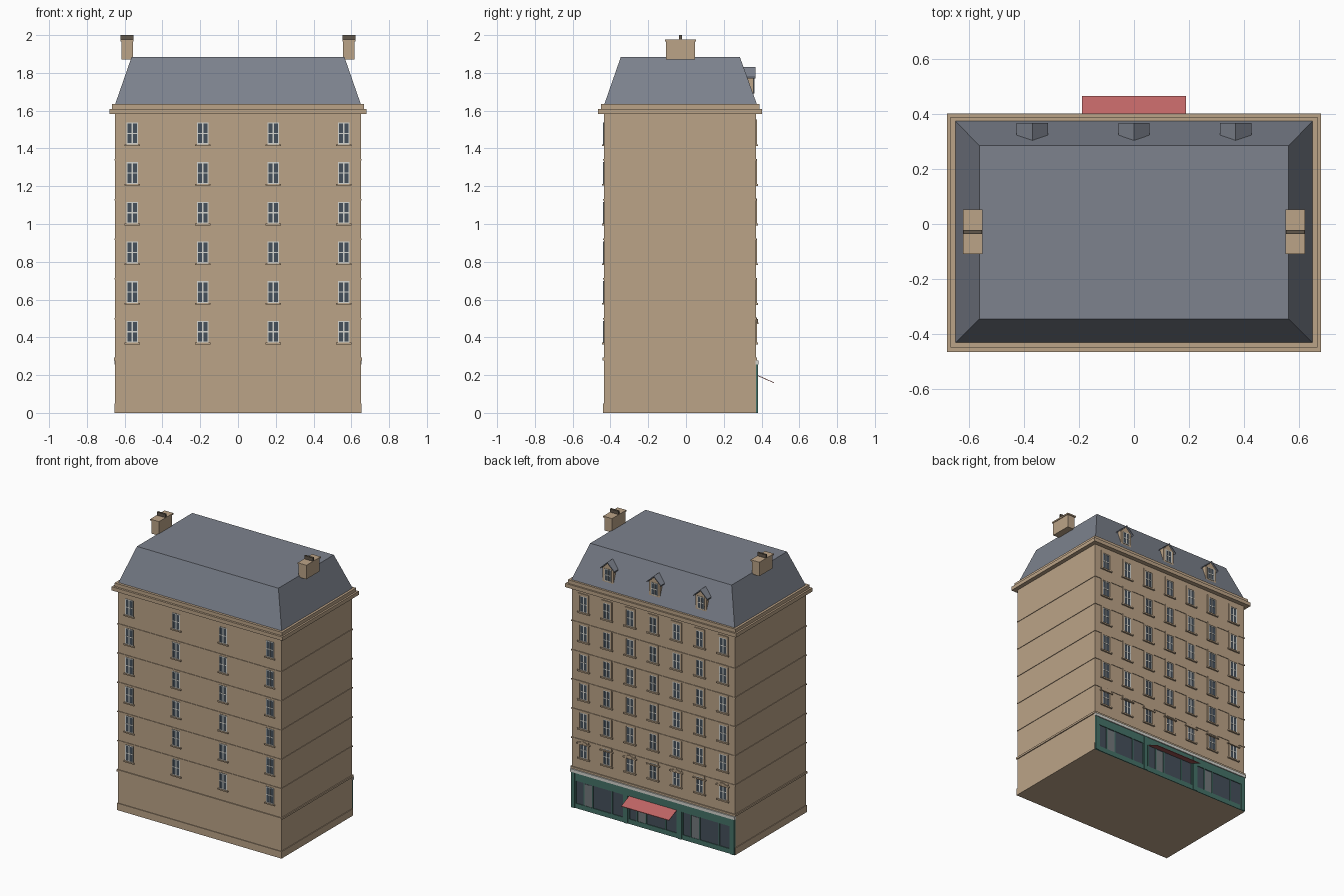
import bpy, bmesh

if "Cube" in bpy.data.objects:
    bpy.data.objects.remove(bpy.data.objects["Cube"])

def colour(name, r, g, b):
    m = bpy.data.materials.new(name)
    m.diffuse_color = (r, g, b, 1)
    m.use_nodes = True
    m.node_tree.nodes["Principled BSDF"].inputs["Base Color"].default_value = m.diffuse_color
    return m

STONE = colour("stone", 0.50, 0.37, 0.245)
SLATE = colour("slate", 0.205, 0.225, 0.27)
WHITE = colour("white_paint", 0.66, 0.66, 0.62)
GLASS = colour("window_glass", 0.06, 0.08, 0.105)
GREEN = colour("green_paint", 0.06, 0.17, 0.14)
RED = colour("red_canvas", 0.52, 0.13, 0.13)
DARK = colour("dark_clay", 0.12, 0.095, 0.07)
DOOR = colour("pale_door_glass", 0.17, 0.19, 0.20)

X, Y0, Y1 = 0.65, -0.435, 0.37          # wall planes
ROWS = [0.372 + 0.21 * i for i in range(6)]   # window bottoms

def box(bm, x0, x1, y0, y1, z0, z1, dx=0.0, dy=(0.0, 0.0)):
    """Box; dx and dy pull the top edges inwards to make a frustum."""
    lo = [(x0, y0), (x1, y0), (x1, y1), (x0, y1)]
    hi = [(x0 + dx, y0 + dy[0]), (x1 - dx, y0 + dy[0]),
          (x1 - dx, y1 - dy[1]), (x0 + dx, y1 - dy[1])]
    b = [bm.verts.new((x, y, z0)) for x, y in lo]
    t = [bm.verts.new((x, y, z1)) for x, y in hi]
    bm.faces.new(b[::-1])
    bm.faces.new(t)
    for i in range(4):
        j = (i + 1) % 4
        bm.faces.new((b[i], b[j], t[j], t[i]))

def prism(bm, pts_a, pts_b):
    """Solid between two matching outlines."""
    a = [bm.verts.new(p) for p in pts_a]
    b = [bm.verts.new(p) for p in pts_b]
    bm.faces.new(a[::-1])
    bm.faces.new(b)
    for i in range(len(a)):
        j = (i + 1) % len(a)
        bm.faces.new((a[i], a[j], b[j], b[i]))

parts = {}
def part(name, mat):
    if name not in parts:
        parts[name] = (bmesh.new(), mat)
    return parts[name][0]

def wall_box(bm, x0, x1, z0, z1, wall, side, proud, back=0.002):
    """Box standing proud of a front (-1) or back (+1) plane."""
    ya, yb = sorted((wall - side * back, wall + side * proud))
    box(bm, x0, x1, ya, yb, z0, z1)

def window(tag, x, z, w, h, wall, side):
    """Glass with a painted frame, a mullion and a transom."""
    wall_box(part(tag + "_glass", GLASS), x - w, x + w, z, z + h, wall, side, 0.0015)
    f = part(tag + "_frames", WHITE)
    t = 0.0055
    for x0, x1, z0, z1 in ((x - w, x - w + t, z, z + h), (x + w - t, x + w, z, z + h),
                           (x - w, x + w, z, z + t), (x - w, x + w, z + h - t, z + h),
                           (x - 0.0035, x + 0.0035, z, z + h),
                           (x - w, x + w, z + h * 0.5 - 0.003, z + h * 0.5 + 0.003)):
        wall_box(f, x0, x1, z0, z1, wall, side, 0.0035)

# walls, plinth and string courses
box(part("walls", STONE), -X, X, Y0, Y1, 0, 1.60)
p = 0.005
box(part("plinth", STONE), -X - p, X + p, Y0 - p, Y1, 0, 0.05)
for z in [0.495 + 0.21 * i for i in range(5)]:
    box(part("string_courses", STONE), -X - 0.004, X + 0.004, Y0 - 0.004, Y1 + 0.004, z, z + 0.008)
box(part("string_courses", STONE), -X - 0.007, X + 0.007, Y0 - 0.007, Y1 + 0.007, 0.278, 0.292)

# cornice and mansard roof
box(part("cornice", STONE), -0.68, 0.68, -0.465, 0.402, 1.583, 1.61)
box(part("cornice", STONE), -0.667, 0.667, -0.45, 0.39, 1.61, 1.635)
box(part("mansard_roof", SLATE), -X, X, -0.432, 0.375, 1.635, 1.885, 0.087, (0.087, 0.09))

# front windows with sills
for x in (-0.56, -0.187, 0.187, 0.56):
    for z in ROWS:
        window("front_window", x, z, 0.031, 0.115, Y0, -1)
        wall_box(part("front_sills", STONE), x - 0.041, x + 0.041, z - 0.009, z, Y0, -1, 0.009)

# back windows with stone surrounds, sills and hoods on the first floor
for c in range(7):
    x = (c - 3) * 0.185
    for r, z in enumerate(ROWS):
        window("back_window", x, z, 0.029, 0.115, Y1, 1)
        s = part("back_surrounds", STONE)
        for k in (-1, 1):
            a, b = sorted((x + k * 0.029, x + k * 0.042))
            wall_box(s, a, b, z, z + 0.115, Y1, 1, 0.006)
        wall_box(s, x - 0.042, x + 0.042, z + 0.115, z + 0.132, Y1, 1, 0.006)
        wall_box(part("back_sills", STONE), x - 0.048, x + 0.048, z - 0.01, z, Y1, 1, 0.011)
        if r == 0:
            h = part("window_hoods", STONE)
            wall_box(h, x - 0.052, x + 0.052, z + 0.098, z + 0.106, Y1, 1, 0.013)
            if c % 2 == 0:
                tri = [(x - 0.052, z + 0.106), (x + 0.052, z + 0.106), (x, z + 0.125)]
                prism(h, [(a, Y1 + 0.012, b) for a, b in tri], [(a, Y1, b) for a, b in tri])

# dormers
for x in (-0.37, 0, 0.37):
    yf = 0.358
    box(part("dormer_walls", STONE), x - 0.043, x + 0.043, 0.32, yf, 1.68, 1.782)
    gable = [(x - 0.043, 1.78), (x + 0.043, 1.78), (x, 1.822)]
    prism(part("dormer_walls", STONE), [(a, yf, b) for a, b in gable],
          [(a, 0.315, b) for a, b in gable])
    window("dormer_window", x, 1.69, 0.027, 0.088, yf, 1)
    # two roof slopes meeting at the ridge, running back into the mansard
    for k in (-1, 1):
        edge = [(x, 1.832), (x + k * 0.057, 1.778), (x + k * 0.057, 1.770), (x, 1.823)]
        prism(part("dormer_roofs", SLATE), [(a, 0.368, b) for a, b in edge],
              [(a, 0.302 if a == x else 0.318, b) for a, b in edge])

# chimneys with thin pots on top
for k in (-1, 1):
    c = k * 0.587
    box(part("chimneys", STONE), c - 0.03, c + 0.03, -0.105, 0.047, 1.872, 1.966)
    box(part("chimneys", STONE), c - 0.035, c + 0.035, -0.11, 0.053, 1.966, 1.976)
    box(part("chimney_pots", DARK), c - 0.034, c + 0.034, -0.036, -0.022, 1.976, 2.0)

# shopfront: fascia, pilasters, risers, panes and doors
g = part("shopfront_frame", GREEN)
wall_box(g, -X, X, 0.198, 0.255, Y1, 1, 0.007)
wall_box(g, -X, X, 0, 0.035, Y1, 1, 0.006)
wall_box(part("shopfront_cornice", WHITE), -X - 0.004, X + 0.004, 0.255, 0.277, Y1, 1, 0.014)
for x in (-0.635, -0.215, 0.215, 0.635):
    wall_box(g, x - 0.015, x + 0.015, 0, 0.255, Y1, 1, 0.011)
for bay in (-0.425, 0, 0.425):
    wall_box(part("shop_glass", GLASS), bay - 0.205, bay + 0.205, 0.035, 0.198, Y1, 1, 0.0015)
    for x in (-0.19, -0.1, 0.055, 0.125, 0.19):
        wall_box(g, bay + x - 0.004, bay + x + 0.004, 0.035, 0.198, Y1, 1, 0.006)
    wall_box(part("shop_doors", DOOR), bay + 0.06, bay + 0.12, 0.035, 0.19, Y1, 1, 0.003)

# awning
sheet = [(0.372, 0.203), (0.465, 0.162), (0.465, 0.158), (0.372, 0.199)]
prism(part("awning", RED), [(-0.19, y, z) for y, z in sheet], [(0.19, y, z) for y, z in sheet])

# turn every part into an object
for name, (bm, mat) in parts.items():
    bmesh.ops.recalc_face_normals(bm, faces=bm.faces[:])
    me = bpy.data.meshes.new(name)
    bm.to_mesh(me)
    bm.free()
    me.materials.append(mat)
    bpy.context.collection.objects.link(bpy.data.objects.new(name, me))
